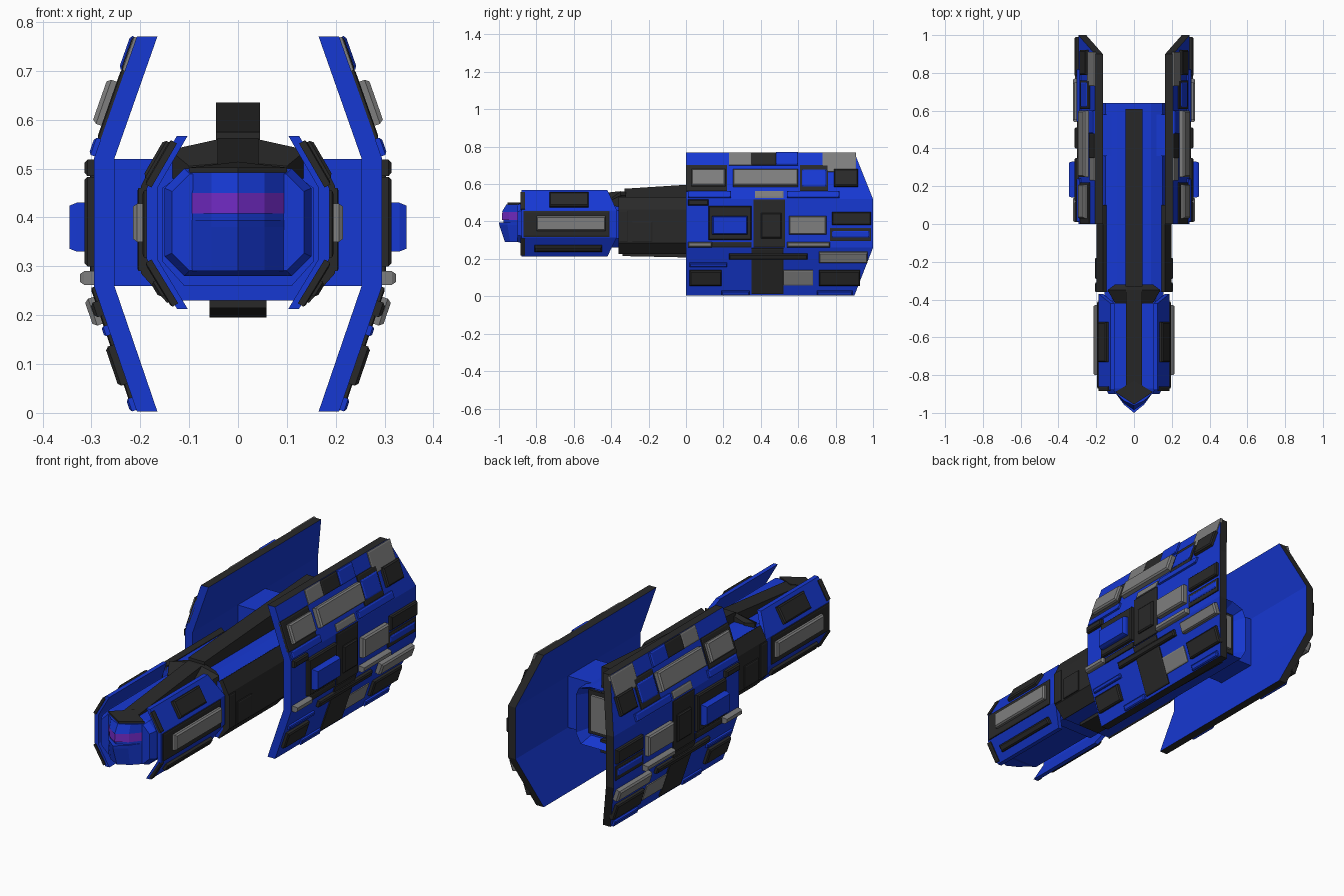
import bpy, bmesh
from mathutils import Vector

if "Cube" in bpy.data.objects:
    bpy.data.objects.remove(bpy.data.objects["Cube"])


def material(name, rgb):
    m = bpy.data.materials.new(name)
    m.diffuse_color = (*rgb, 1)
    m.use_nodes = True
    m.node_tree.nodes["Principled BSDF"].inputs["Base Color"].default_value = m.diffuse_color
    return m


BLUE = material("blue", (0.008, 0.04, 0.65))
DARK = material("dark", (0.022, 0.022, 0.022))
GREY = material("grey", (0.21, 0.21, 0.21))
PURPLE = material("purple", (0.18, 0.025, 0.6))


def loft(name, rings, mat, mirror=False):
    """Skin equal-length rings of points and cap both ends."""
    bm = bmesh.new()
    vs = [[bm.verts.new(p) for p in r] for r in rings]
    n = len(vs[0])
    for a, b in zip(vs, vs[1:]):
        for i in range(n):
            bm.faces.new((a[i], a[(i + 1) % n], b[(i + 1) % n], b[i]))
    bm.faces.new(vs[0])
    bm.faces.new(vs[-1])
    bmesh.ops.recalc_face_normals(bm, faces=bm.faces)
    me = bpy.data.meshes.new(name)
    bm.to_mesh(me)
    bm.free()
    me.materials.append(mat)
    ob = bpy.data.objects.new(name, me)
    bpy.context.collection.objects.link(ob)
    if mirror:
        mod = ob.modifiers.new("mirror", 'MIRROR')
        mod.use_mirror_merge = False
    return ob


def beam(name, x, low, ends, mat):
    """Centred bar of half-width x from height low to each end's (y, z)."""
    return loft(name, [[(-x, y, low), (x, y, low), (x, y, z), (-x, y, z)] for y, z in ends], mat)


def symmetric(half, y):
    """Full cross-section at y from its right half (x, z), top to bottom."""
    return [(x, y, z) for x, z in half] + [(-x, y, z) for x, z in reversed(half)]


# Kinds of raised panel: height above the skin, material
KINDS = {"b": (0.013, BLUE), "B": (0.05, BLUE), "d": (0.008, DARK),
         "D": (0.019, DARK), "g": (0.007, GREY), "G": (0.028, GREY)}


def plate(name, skin, y0, y1, z0, z1, kind):
    """Raised, slightly tapered panel on a skin profile [(x, z)...], bottom to top."""
    h, mat = KINDS[kind]
    mid = (z0 + z1) / 2
    a, b = next((a, b) for a, b in zip(skin, skin[1:]) if mid <= b[1])
    d = Vector((b[0] - a[0], 0, b[1] - a[1])).normalized()
    nrm = Vector((d.z, 0, -d.x))
    t = min(0.006, (z1 - z0) / 5)

    def ring(off, i):
        out = []
        for y, z in ((y0 + i, z0 + i), (y1 - i, z0 + i), (y1 - i, z1 - i), (y0 + i, z1 - i)):
            x = a[0] + (b[0] - a[0]) * (z - a[1]) / (b[1] - a[1])
            out.append(Vector((x, y, z)) + nrm * off)
        return out
    loft(name, [ring(-0.008, 0), ring(h * 0.7, 0), ring(h, t)], mat, True)


# Large side wings: three-section bent slabs with dark rims
WING = [(0.207, 0.003), (0.295, 0.26), (0.295, 0.52), (0.207, 0.77)]
wing = loft("wing", [[(x - 0.042, 0, z), (x, 0, z), (x, b, z), (x - 0.042, b, z)]
                     for (x, z), b in zip(WING, (0.9, 1, 1, 0.9))], BLUE, True)
wing.data.materials.append(DARK)
for f in wing.data.polygons:
    if f.normal.y > 0.5 or abs(f.normal.z) > 0.9:
        f.material_index = 1

# Wing panelling in horizontal rows: (z0, z1) and the runs (y0, y1, kind) along it
ROWS = [
    (0.70, 0.768, [(0.23, 0.35, "g"), (0.35, 0.48, "d"), (0.48, 0.60, "b")]),
    (0.665, 0.768, [(0.73, 0.91, "g")]),
    (0.56, 0.70, [(0, 0.22, "d"), (0.61, 0.76, "d")]),
    (0.585, 0.675, [(0.03, 0.21, "G"), (0.25, 0.6, "G"), (0.62, 0.75, "b"), (0.79, 0.92, "D")]),
    (0.525, 0.56, [(0.01, 0.24, "b"), (0.37, 0.52, "g"), (0.54, 0.82, "b")]),
    (0.485, 0.518, [(0.01, 0.12, "D")]),
    (0.30, 0.483, [(0.12, 0.35, "D")]),
    (0.33, 0.43, [(0.14, 0.33, "B"), (0.55, 0.75, "G")]),
    (0.262, 0.518, [(0.36, 0.53, "d")]),
    (0.31, 0.445, [(0.40, 0.51, "D")]),
    (0.38, 0.45, [(0.78, 0.99, "D")]),
    (0.295, 0.365, [(0.77, 0.99, "d")]),
    (0.315, 0.35, [(0.78, 0.98, "b")]),
    (0.262, 0.29, [(0.01, 0.14, "G"), (0.14, 0.35, "d"), (0.54, 0.77, "G")]),
    (0.20, 0.23, [(0.23, 0.65, "D")]),
    (0.185, 0.24, [(0.71, 0.97, "G")]),
    (0.16, 0.18, [(0.02, 0.22, "b")]),
    (0.06, 0.14, [(0.02, 0.19, "D"), (0.52, 0.68, "g"), (0.71, 0.93, "D")]),
    (0.015, 0.258, [(0.35, 0.52, "d")]),
    (0.006, 0.032, [(0.19, 0.34, "b"), (0.70, 0.89, "b")]),
]
for z0, z1, runs in ROWS:
    for y0, y1, kind in runs:
        plate("wing_panel", WING, y0, y1, z0, z1, kind)

# Main fuselage with a recessed rear engine opening
BODY = [(0.09, 0.53), (0.15, 0.51), (0.168, 0.47), (0.168, 0.28), (0.14, 0.23)]
body = loft("fuselage", [symmetric(BODY, y) for y in (-0.36, 0.64)], BLUE)
bm = bmesh.new()
bm.from_mesh(body.data)
rear = [f for f in bm.faces if f.normal.y > 0.9]
bmesh.ops.inset_region(bm, faces=rear, thickness=0.03)
bmesh.ops.translate(bm, verts=rear[0].verts, vec=(0, -0.06, 0))
bm.to_mesh(body.data)
bm.free()
beam("engine_surround", 0.13, 0.27, [(0.57, 0.49), (0.592, 0.49)], DARK)
beam("engine_plate", 0.11, 0.29, [(0.58, 0.47), (0.605, 0.47)], GREY)
beam("wing_strut", 0.26, 0.26, [(0.36, 0.52), (0.58, 0.52)], BLUE)

# Dorsal spine and ventral keel, growing toward the rear
beam("spine", 0.045, 0.5, [(-0.33, 0.575), (0.61, 0.635)], DARK)
beam("keel", 0.058, 0.26, [(-0.34, 0.215), (0.6, 0.195)], DARK)

# Dark fuselage side armour
SIDE = [(0.145, 0.225), (0.198, 0.285), (0.198, 0.465), (0.165, 0.53)]
loft("side_armour", [[(0.13, y, 0.235)] + [(x, y, z) for x, z in SIDE] + [(0.145, y, 0.515)]
                     for y in (-0.36, 0.1)], DARK, True)
plate("side_armour_rib", SIDE, -0.36, -0.31, 0.29, 0.46, "d")
plate("side_armour_hatch", SIDE, -0.29, -0.18, 0.29, 0.4, "d")

# Neck and dark collar between fuselage and head
loft("neck", [symmetric([(0.10, 0.50), (0.155, 0.46), (0.155, 0.31), (0.11, 0.26)], y)
              for y in (-0.46, -0.3)], BLUE)
loft("collar", [symmetric([(0.04, top), (w, side), (w, 0.48)], y) for y, w, top, side in
                ((-0.42, 0.1, 0.51, 0.505), (-0.35, 0.14, 0.56, 0.538), (-0.32, 0.1, 0.56, 0.54))], DARK)

# Head core with a chamfered front
HEAD = [(0.11, 0.50), (0.15, 0.46), (0.15, 0.32), (0.11, 0.28)]
loft("head_core", [symmetric([(x * s, 0.39 + (z - 0.39) * s) for x, z in HEAD], y)
                   for y, s in ((-0.90, 0.9), (-0.87, 1), (-0.40, 1))], BLUE)
beam("head_spine", 0.042, 0.48, [(-0.86, 0.507), (-0.35, 0.562)], DARK)

# Bent side guards of the head with outer plates
GUARD = [(0.125, 0.213), (0.187, 0.315), (0.187, 0.46), (0.125, 0.567)]
loft("head_guard", [[(x - 0.022, -0.88, z), (x, -0.88, z), (x, b, z), (x - 0.022, b, z)]
                    for (x, z), b in zip(GUARD, (-0.42, -0.37, -0.37, -0.42))], BLUE, True)
plate("guard_band", GUARD, -0.87, -0.41, 0.318, 0.455, "d")
plate("guard_grey_bar", GUARD, -0.80, -0.43, 0.35, 0.428, "G")
plate("guard_upper_block", GUARD, -0.73, -0.52, 0.475, 0.55, "D")
plate("guard_lower_bar", GUARD, -0.81, -0.45, 0.245, 0.275, "D")
plate("guard_front_trim", GUARD, -0.885, -0.86, 0.22, 0.31, "d")
plate("guard_front_trim", GUARD, -0.885, -0.86, 0.465, 0.555, "d")


# Pointed face: lower mask, visor band, brow and cap
def face_ring(tip, z, w=0.098):
    bend = (tip - 0.895) / 2 - 0.008
    half = [(w, -0.87), (w, -0.895), (w * 0.55, bend)]
    return [(-x, y, z) for x, y in half] + [(0, tip, z)] + [(x, y, z) for x, y in reversed(half)]


for n, m, rows in [
        ("face_mask", BLUE, [(-0.968, 0.29), (-0.998, 0.38), (-1.0, 0.395)]),
        ("face_gap", BLUE, [(-0.975, 0.39), (-0.975, 0.41)]),
        ("visor", PURPLE, [(-0.985, 0.408), (-0.982, 0.45)]),
        ("brow", BLUE, [(-0.985, 0.45), (-0.96, 0.492)])]:
    loft(n, [face_ring(*r) for r in rows], m)
loft("face_cap", [[(-0.1, -0.89, z), (0, -0.955, z), (0.1, -0.89, z), (0, -0.83, z + 0.012)]
                  for z in (0.485, 0.502)], DARK)
